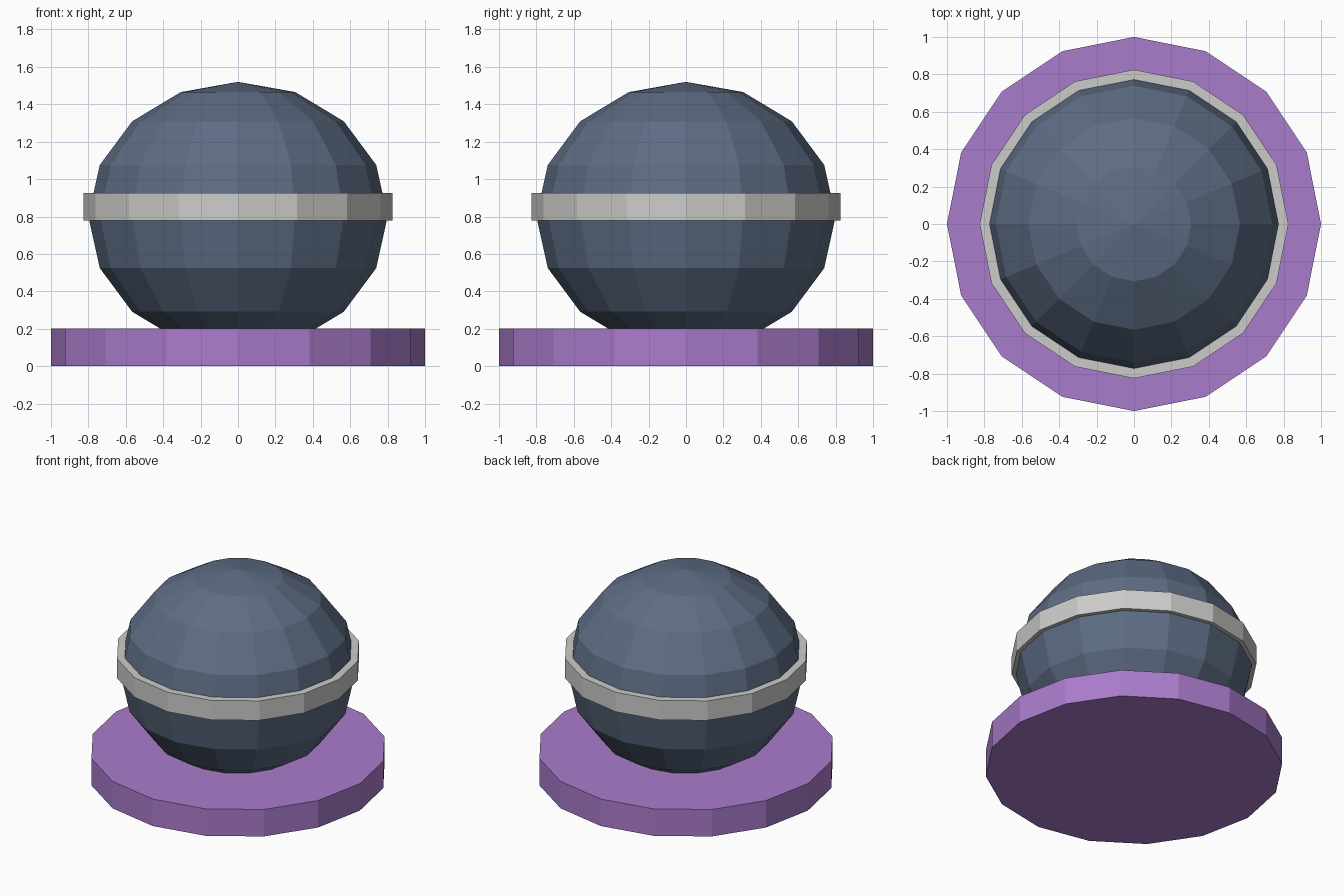
import bpy

if "Cube" in bpy.data.objects:
    bpy.data.objects.remove(bpy.data.objects["Cube"])

SIDES = 16


def material(name, rgb):
    m = bpy.data.materials.new(name)
    m.diffuse_color = (*rgb, 1.0)
    m.use_nodes = True
    m.node_tree.nodes["Principled BSDF"].inputs["Base Color"].default_value = m.diffuse_color
    return m


def disc(name, radius, z0, z1, mat):
    """Upright 16-sided cylinder between two heights."""
    bpy.ops.mesh.primitive_cylinder_add(
        vertices=SIDES, radius=radius, depth=z1 - z0, location=(0, 0, (z0 + z1) / 2))
    ob = bpy.context.object
    ob.name = name
    ob.data.materials.append(mat)
    return ob


purple = material("purple", (0.40, 0.20, 0.60))
slate = material("slate_blue", (0.11, 0.15, 0.23))
grey = material("light_grey", (0.60, 0.60, 0.59))

# Flat round base
disc("base", 1.0, 0.0, 0.2, purple)

# Slightly squashed faceted ball, sunk into the base
bpy.ops.mesh.primitive_uv_sphere_add(
    segments=SIDES, ring_count=8, radius=1.0, location=(0, 0, 0.8))
ball = bpy.context.object
ball.name = "ball"
ball.scale = (0.8, 0.8, 0.72)
bpy.ops.object.transform_apply(location=False, rotation=False, scale=True)
ball.data.materials.append(slate)

# Band around the middle of the ball
disc("band", 0.825, 0.78, 0.925, grey)
